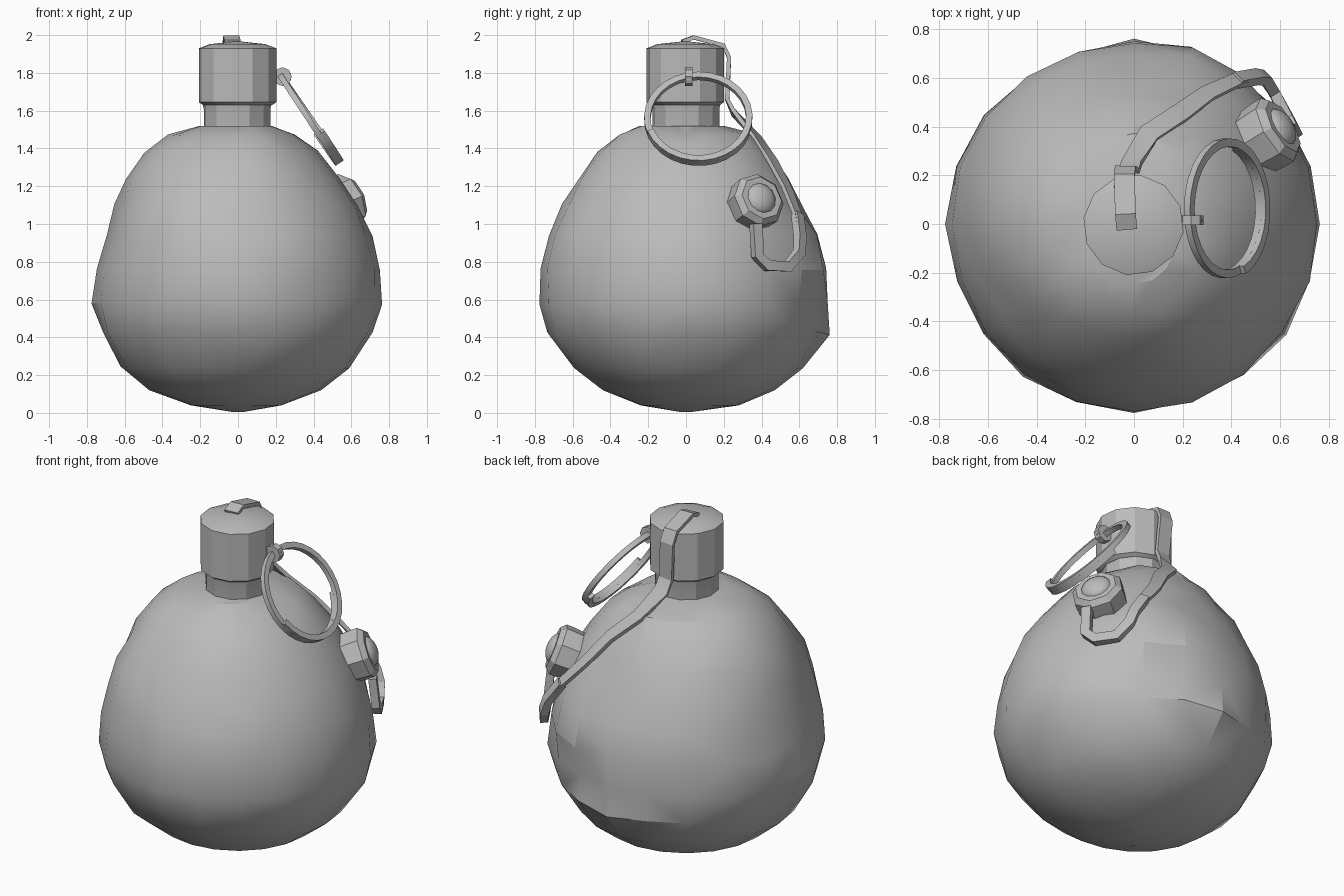
import bpy, bmesh, random
from math import sin, cos, pi, radians
from mathutils import Vector

random.seed(4)
old = bpy.data.objects.get("Cube")
if old:
    bpy.data.objects.remove(old, do_unlink=True)

grey = bpy.data.materials.new("plain_grey")
grey.use_nodes = True
grey.diffuse_color = (0.5, 0.5, 0.5, 1)
grey.node_tree.nodes["Principled BSDF"].inputs["Base Color"].default_value = grey.diffuse_color


def finish(bm, name, angle):
    """Turn a bmesh into an object, smooth below the given edge angle."""
    bmesh.ops.recalc_face_normals(bm, faces=bm.faces[:])
    for f in bm.faces:
        f.smooth = True
    for e in bm.edges:
        e.smooth = e.calc_face_angle(pi) < radians(angle)
    mesh = bpy.data.meshes.new(name)
    bm.to_mesh(mesh)
    bm.free()
    mesh.materials.append(grey)
    ob = bpy.data.objects.new(name, mesh)
    bpy.context.collection.objects.link(ob)
    return ob


def loft(bm, rings):
    """Skin a list of equal rings of points and close both ends."""
    loops = [[bm.verts.new(p) for p in ring] for ring in rings]
    n = len(loops[0])
    for lo, hi in zip(loops, loops[1:]):
        for i in range(n):
            j = (i + 1) % n
            bm.faces.new((lo[i], lo[j], hi[j], hi[i]))
    bm.faces.new(loops[0][::-1])
    bm.faces.new(loops[-1])


def turned(name, profile, sides, angle, origin=(0, 0, 0), axis=(0, 0, 1), phase=0.0):
    """Revolve (radius, height) pairs around an axis."""
    bm = bmesh.new()
    turn = Vector((0, 0, 1)).rotation_difference(Vector(axis))
    rings = []
    for r, h in profile:
        ring = []
        for i in range(sides):
            a = phase + 2 * pi * i / sides
            ring.append(Vector(origin) + turn @ Vector((r * cos(a), r * sin(a), h)))
        rings.append(ring)
    loft(bm, rings)
    return finish(bm, name, angle)


def strip(name, points, normals, widths, thick, angle=25):
    """Sweep a flat rectangular section along a path."""
    bm = bmesh.new()
    points = [Vector(p) for p in points]
    rings = []
    for i, p in enumerate(points):
        tangent = (points[min(i + 1, len(points) - 1)] - points[max(i - 1, 0)]).normalized()
        side = tangent.cross(Vector(normals[i])).normalized()
        up = side.cross(tangent) * thick / 2
        side *= widths[i] / 2
        rings.append([p + side + up, p - side + up, p - side - up, p + side - up])
    loft(bm, rings)
    return finish(bm, name, angle)


# Lumpy body: height, then reach towards +x, -x, +y, -y
LEVELS = [
    (0.005, .03, .03, .03, .03), (.04, .23, .25, .28, .24), (.12, .44, .47, .47, .44),
    (.24, .59, .62, .62, .59), (.42, .72, .72, .735, .73), (.58, .765, .77, .74, .77),
    (.76, .75, .745, .74, .775), (.94, .71, .69, .70, .73), (1.1, .64, .65, .61, .66),
    (1.24, .54, .59, .54, .575), (1.38, .43, .49, .45, .47), (1.47, .30, .365, .37, .37),
    (1.52, .18, .20, .20, .25)]
# Dents (negative) and bulges (positive): centre, reach, depth
LUMPS = [((-.65, -.2, .95), .2, -.015), ((-.2, -.75, .45), .2, -.02),
         ((.28, .68, .85), .25, .04), ((.2, .72, .62), .16, -.03),
         ((.02, .74, .43), .25, .035), ((.42, .02, 1.3), .18, -.02),
         ((-.1, -.36, 1.47), .18, -.03), ((-.4, -.58, 1.08), .3, .035),
         ((-.45, .45, 1.2), .3, .02), ((.35, .5, 1.2), .25, .015)]
SIDES = 20
bm = bmesh.new()
rings = []
for z, px, nx, py, ny in LEVELS:
    ring = []
    for i in range(SIDES):
        shake = .008 if .2 < z < 1.48 else 0
        a = 2 * pi * i / SIDES
        c, s = cos(a), sin(a)
        r = (px if c > 0 else nx) * c * c + (py if s > 0 else ny) * s * s
        p = Vector((r * c, r * s, z + random.uniform(-shake, shake)))
        r += random.uniform(-shake, shake)
        for centre, reach, depth in LUMPS:
            r += depth * max(0, 1 - (p - Vector(centre)).length / reach)
        ring.append(Vector((r * c, r * s, p.z)))
    rings.append(ring)
loft(bm, rings)
bmesh.ops.triangulate(bm, faces=[f for f in bm.faces if len(f.verts) == 4],
                      quad_method='SHORT_EDGE')
finish(bm, "body", 24)

# Neck and cap
turned("neck", [(.178, 1.42), (.178, 1.61), (.186, 1.64)], 12, 20, (-.005, 0, 0), phase=radians(-8))
turned("cap", [(.185, 1.63), (.207, 1.645), (.207, 1.93), (.15, 1.952), (.03, 1.965)],
       12, 24, (-.002, -.004, 0), phase=radians(-8))

# Pin lug on the side of the cap
turned("pin_lug", [(.05, -.02), (.05, .02)], 8, 20, (.235, .015, 1.78), (0, 1, 0))
turned("pin", [(.02, 0), (.02, .1)], 6, 20, (.18, .015, 1.78), (1, 0, 0))

# Split pull ring, overlapping along its lower part
down, across, face = Vector((.56, 0, -.83)), Vector((0, 1, 0)), Vector((.83, 0, .56))
path, outward = [], []
TURN = 40
for i in range(TURN + 1):
    a = radians(20 + 500 * i / TURN)
    radial = cos(a) * across + sin(a) * down
    path.append(Vector((.378, .065, 1.56)) + radial * .27 + face * (.03 * i / TURN - .015))
    outward.append(radial)
strip("pull_ring", path, outward, [.03] * len(path), .034, 30)

# Safety lever: over the cap, down the back and around the body
path = [(-.03, -.02, 1.965), (-.035, .04, 1.988), (-.04, .2, 1.945), (-.035, .228, 1.88),
        (-.02, .218, 1.66), (-.01, .25, 1.59), (.06, .37, 1.465), (.19, .455, 1.34),
        (.3, .535, 1.19), (.42, .59, 1.05), (.505, .605, .93)]
outward = [(0, 0, 1)] * 2 + [(0, .6, .8)] + [(0, 1, .1)] * 3
outward += [Vector(p) - Vector((0, 0, .75)) for p in path[6:]]
widths = [.085] * 7 + [.08, .07, .06, .05]
strip("safety_lever", path, outward, widths, .022)

# Hook at the end of the lever, curling back up to the button
path = [(.42, .59, 1.05), (.505, .605, .93), (.535, .6, .85), (.575, .54, .775),
        (.635, .43, .78), (.66, .38, .83), (.645, .37, 1.0)]
strip("lever_hook", path, [Vector(p) - Vector((0, 0, .75)) for p in path],
      [.055] * len(path), .045)

# Octagonal side button with a rounded head
axis = Vector((.8, .48, .36)).normalized()
turned("button_base", [(.14, -.1), (.148, .0), (.148, .035), (.12, .065), (.1, .065)],
       8, 20, (.56, .37, 1.115), axis, pi / 8)
dome = [(.088 * cos(t * pi / 10), .05 + .05 * sin(t * pi / 10)) for t in range(5)]
turned("button_head", dome + [(.004, .1)], 12, 40, (.56, .37, 1.115), axis)
